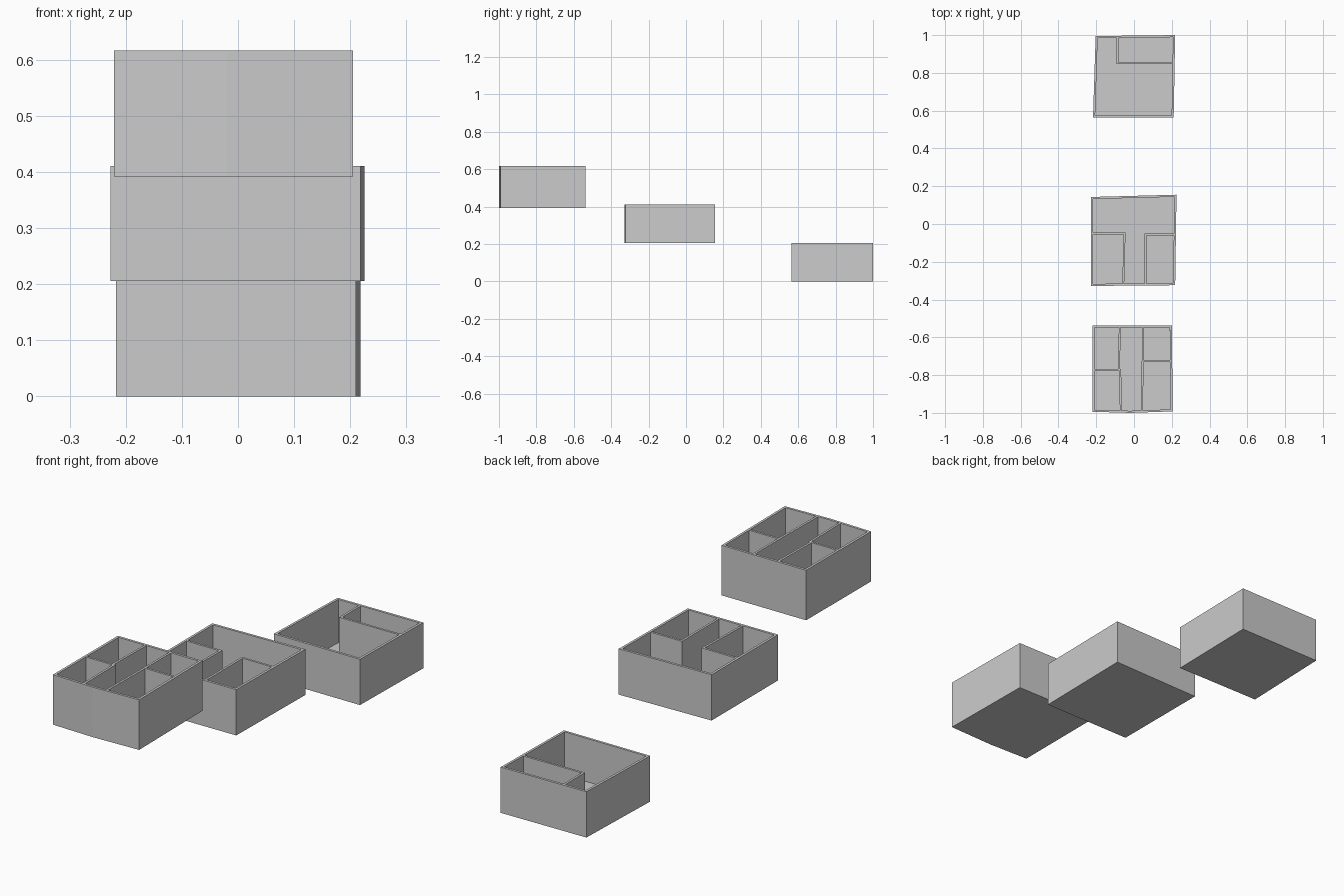
import bpy
import bmesh

if "Cube" in bpy.data.objects:
    bpy.data.objects.remove(bpy.data.objects["Cube"], do_unlink=True)

# Single plain grey for every part
COLOUR = (0.6, 0.6, 0.6, 1)
grey = bpy.data.materials.new("plain grey")
grey.use_nodes = True
grey.diffuse_color = COLOUR
grey.node_tree.nodes["Principled BSDF"].inputs["Base Color"].default_value = COLOUR

WALL = 0.011


def strip(name, path, low, high, closed, thickness, offset):
    """Upright sheet along a path, given thickness; closed paths get a floor."""
    bm = bmesh.new()
    bottom = [bm.verts.new((x, y, low)) for x, y in path]
    top = [bm.verts.new((x, y, high)) for x, y in path]
    count = len(path)
    for i in range(count if closed else count - 1):
        j = (i + 1) % count
        bm.faces.new((bottom[i], bottom[j], top[j], top[i]))
    if closed:
        bm.faces.new(bottom[::-1])
    mesh = bpy.data.meshes.new(name)
    bm.to_mesh(mesh)
    bm.free()
    mesh.materials.append(grey)
    obj = bpy.data.objects.new(name, mesh)
    bpy.context.collection.objects.link(obj)
    mod = obj.modifiers.new("thickness", "SOLIDIFY")
    mod.thickness = thickness
    mod.offset = offset
    mod.use_even_offset = True
    return obj


def storey(name, low, high, outline, partitions):
    """Open-topped shell (outline runs anticlockwise) with inner walls."""
    strip(name + "_shell", outline, low, high, True, WALL, -1)
    for n, path in enumerate(partitions, 1):
        strip(f"{name}_partition_{n}", path, low + WALL / 2, high - 0.0005,
              False, WALL * 0.9, 0)


# Lowest storey, at the back, with one corner room
storey("lower_storey", 0, 0.205,
       [(-0.217, 0.563), (0.21, 0.563), (0.218, 1.0), (-0.203, 0.995)],
       [[(-0.087, 0.99), (-0.087, 0.851), (0.209, 0.854)]])

# Middle storey, with two rooms at the front
storey("middle_storey", 0.205, 0.41,
       [(-0.227, -0.328), (0.218, -0.324), (0.225, 0.155), (-0.227, 0.143)],
       [[(-0.22, -0.051), (-0.05, -0.051), (-0.057, -0.32)],
        [(0.215, -0.056), (0.061, -0.056), (0.061, -0.32)]])

# Highest storey, with two rooms on each side of a hall
storey("upper_storey", 0.392, 0.616,
       [(-0.221, -0.994), (-0.02, -1.0), (0.205, -0.992),
        (0.2, -0.537), (-0.219, -0.537)],
       [[(-0.075, -0.543), (-0.08, -0.773), (-0.214, -0.773)],
        [(-0.073, -0.768), (-0.07, -0.991)],
        [(0.046, -0.543), (0.046, -0.725), (0.042, -0.991)],
        [(0.046, -0.725), (0.196, -0.725)]])
